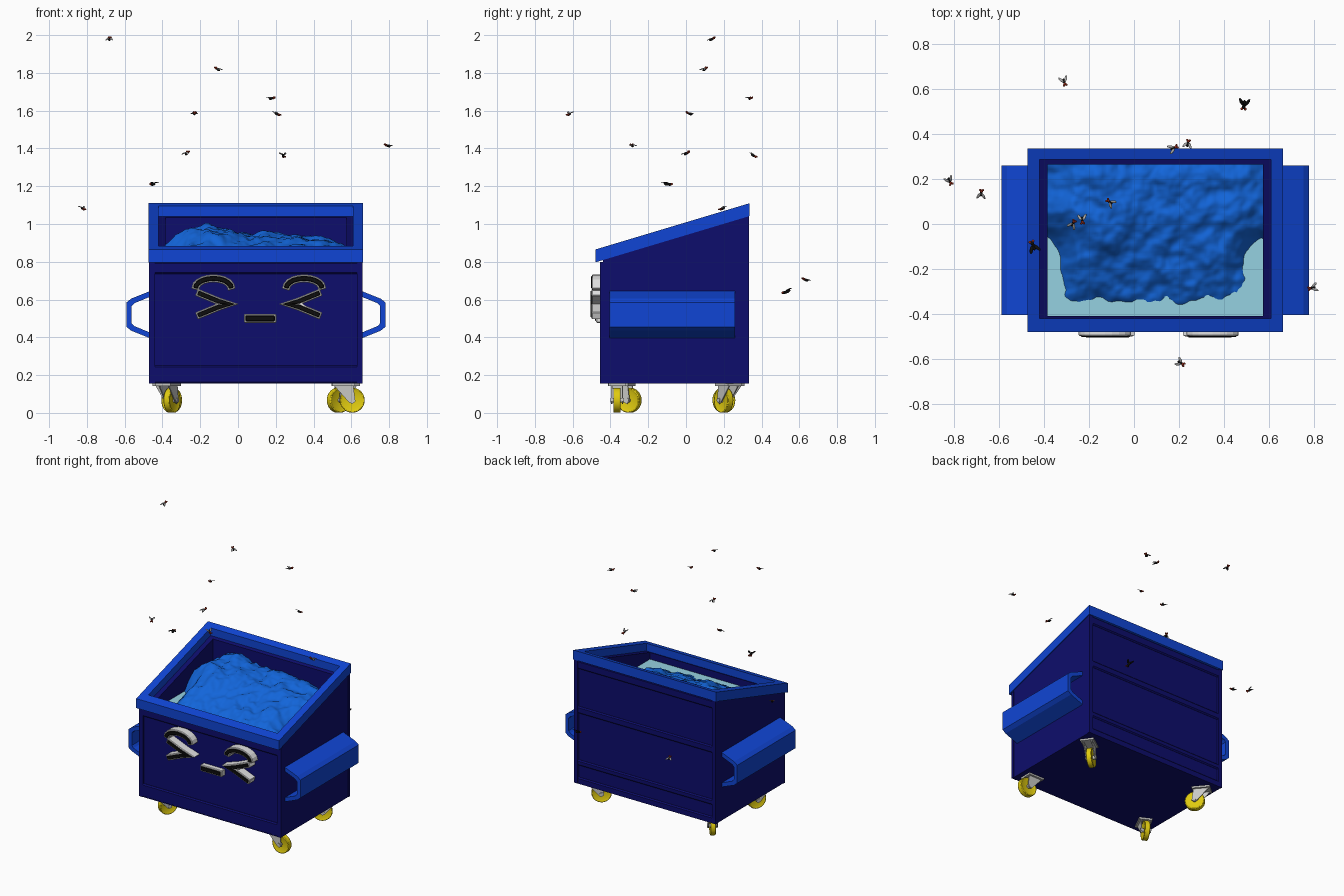
import bpy, bmesh, math, random
from mathutils import Matrix, Vector, noise

if "Cube" in bpy.data.objects:
    bpy.data.objects.remove(bpy.data.objects["Cube"])
random.seed(4)


def material(name, *rgb):
    m = bpy.data.materials.new(name)
    m.use_nodes = True
    m.diffuse_color = (*rgb, 1)
    m.node_tree.nodes["Principled BSDF"].inputs["Base Color"].default_value = (*rgb, 1)
    return m


NAVY = material("navy_metal", .004, .004, .15)
BLUE = material("bright_blue_metal", .005, .06, .66)
BAGS = material("rubbish_blue", .006, .13, .7)
CYAN = material("pale_cyan_liquid", .3, .64, .75)
WHITE = material("white_outline", .75, .75, .75)
BLACK = material("black_paint", .004, .004, .004)
YELLOW = material("yellow_wheel", .75, .6, .005)
GREY = material("grey_steel", .58, .58, .56)
RED = material("fly_red", .3, .025, .01)
WING = material("fly_wing_grey", .4, .4, .4)


def finish(name, bm, *mats):
    bmesh.ops.recalc_face_normals(bm, faces=bm.faces)
    me = bpy.data.meshes.new(name)
    bm.to_mesh(me)
    bm.free()
    for m in mats:
        me.materials.append(m)
    ob = bpy.data.objects.new(name, me)
    bpy.context.collection.objects.link(ob)
    return ob


def bevel(ob, width, segments=2):
    b = ob.modifiers.new("bevel", "BEVEL")
    b.width, b.segments = width, segments
    return ob


def box(name, x0, x1, y0, y1, z0, z1, mat):
    bm = bmesh.new()
    bmesh.ops.create_cube(bm, size=1)
    for v in bm.verts:
        v.co = [lo + (c + .5) * (hi - lo) for c, lo, hi in zip(v.co, (x0, y0, z0), (x1, y1, z1))]
    return finish(name, bm, mat)


def prism(name, outline, depth, mat):
    """Extrude a closed 3D outline along a vector."""
    bm = bmesh.new()
    face = bm.faces.new([bm.verts.new(p) for p in outline])
    out = bmesh.ops.extrude_face_region(bm, geom=[face])["geom"]
    bmesh.ops.translate(bm, vec=depth, verts=[g for g in out if isinstance(g, bmesh.types.BMVert)])
    return finish(name, bm, mat)


def ring(name, outer, inner, bottom, top, mat):
    """Rectangular frame whose bottom and top heights depend on y."""
    bm = bmesh.new()
    loops = []
    for (x0, x1, y0, y1), height in ((outer, bottom), (outer, top), (inner, top), (inner, bottom)):
        loops.append([bm.verts.new((x, y, height(y))) for x, y in
                      ((x0, y0), (x1, y0), (x1, y1), (x0, y1))])
    for a, b in zip(loops, loops[1:] + loops[:1]):
        for i in range(4):
            j = (i + 1) % 4
            bm.faces.new((a[i], a[j], b[j], b[i]))
    return finish(name, bm, mat)


# Bin shell with sloping top, floor and rim
MID = .095
slope = lambda y: .865 + .3 * (y + .48)
ring("bin_walls", (-.467, .657, -.44, .32), (-.385, .575, -.41, .265),
     lambda y: .155, lambda y: slope(y) - .055, NAVY)
ring("rim", (-.475, .663, -.48, .337), (-.42, .61, -.42, .288),
     lambda y: slope(y) - .068, slope, BLUE)
box("bin_floor", -.467, .657, -.453, .332, .155, .19, NAVY)

# Raised borders and ribs on the front and back panels
for side, y0, y1, top in (("front", -.455, -.435, .8), ("back", .315, .333, 1.04)):
    for x in (-.47, .63):
        box(side + "_post", x, x + .03, y0, y1, .155, top, NAVY)
    bands = ((.155, .25), (.735, top)) if side == "front" else ((.155, .2), (.285, .325), (.66, .71), (.98, top))
    for lo, hi in bands:
        bevel(box(side + "_rib", -.45, .64, y0, y1 - .001, lo, hi, NAVY), .008, 1)

# Fork pockets: open bent channels on both sides
for s, name in ((1, "left"), (-1, "right")):
    outer = [(.56, .645), (.66, .605), (.685, .585), (.685, .455), (.66, .435), (.56, .395)]
    inner = [(.56, .425), (.645, .46), (.658, .475), (.658, .565), (.645, .58), (.56, .615)]
    prism(name + "_fork_pocket", [(MID + s * x, -.405, z) for x, z in outer + inner], (0, .665, 0), BLUE)

# Liquid and lumpy rubbish heap
box("liquid", -.386, .576, -.411, .266, .74, .782, CYAN)
PEAKS = ((-.39, .87), (-.27, .96), (-.15, .985), (0, .95), (.2, .935), (.4, .92), (.58, .87))


def heap(x, y):
    for (xa, za), (xb, zb) in zip(PEAKS, PEAKS[1:]):
        if xa <= x <= xb:
            ridge = za + (zb - za) * (x - xa) / (xb - xa)
    t = max(0, min(1, (y + .37) / .42))
    z = .755 + (ridge - .755) * t ** .8
    for edge in (-.385, .575):
        z -= .12 * math.exp(-((x - edge) / .08) ** 2 - ((y + .17) / .11) ** 2)
    z += .035 * noise.noise((x * 7, y * 7, 1)) + .018 * noise.noise((x * 17, y * 17, 5))
    return z + .007 * noise.noise((x * 38, y * 38, 9))


bm = bmesh.new()
bmesh.ops.create_grid(bm, x_segments=90, y_segments=64, size=.5)
for v in bm.verts:
    x, y = MID + v.co.x * .96, -.0725 + v.co.y * .675
    v.co = (x, y, heap(x, y))
for f in bm.faces:
    f.smooth = True
finish("rubbish_heap", bm, BAGS)


# Face: black strokes on thicker white outlines
def stroke(name, pts, width, front):
    pts = [Vector(p) for p in pts]
    for part, grow, y, mat in (("_outline", .008, front, WHITE), ("_fill", 0, front - .005, BLACK)):
        left, right = [], []
        for i, p in enumerate(pts):
            a = (p - pts[i - 1]).normalized() if i else None
            b = (pts[i + 1] - p).normalized() if i < len(pts) - 1 else None
            d = ((a or b) + (b or a)).normalized()
            n = Vector((-d.y, d.x)) * (width / 2 + grow)
            n /= max(.4, d.dot(b or a))
            p = p + d * grow * ((a is None) * -1 + (b is None))
            left.append(p + n)
            right.append(p - n)
        ob = prism(name + part, [(q.x, y, q.y) for q in left + right[::-1]], (0, -.435 - y, 0), mat)
        bevel(ob, .004, 1)


for s, name in ((1, "left"), (-1, "right")):
    cx = .35 if s > 0 else -.13
    arc = [(cx + .095 * math.cos(a), .66 + .052 * math.sin(a))
           for a in (math.pi * k / 10 for k in range(11))]
    stroke(name + "_brow", arc, .026, -.498)
    stroke(name + "_eye", [(cx + s * .082, .636), (cx - .03 * s, .59), (cx - .085 * s, .576),
                           (cx - .03 * s, .562), (cx + s * .082, .516)], .024, -.5)
stroke("mouth", [(.04, .5), (.195, .5)], .03, -.476)

# Swivelled casters
for name, x, y, angle in (("front_right", -.37, -.34, 63), ("front_left", .56, -.365, 0),
                          ("back_left", .57, .225, 215), ("back_right", -.38, .235, -50)):
    place = Matrix.Translation((x, y, 0)) @ Matrix.Rotation(math.radians(angle), 4, "Z")
    parts = [box(name + "_caster_plate", -.06, .06, -.045, .045, .143, .156, GREY)]
    for v in (-.031, .025):
        parts.append(prism(name + "_caster_fork", [(-.055, v, .148), (.05, v, .148), (.062, v, .06),
                                                   (.045, v, .048), (.028, v, .055)], (0, .006, 0), GREY))
    for part, r, w, mat in (("_wheel", .066, .04, YELLOW), ("_axle", .013, .072, GREY)):
        bm = bmesh.new()
        bmesh.ops.create_cone(bm, cap_ends=True, segments=28, radius1=r, radius2=r, depth=w,
                              matrix=Matrix.Translation((.045, 0, .067)) @ Matrix.Rotation(math.pi / 2, 4, "X"))
        if mat is YELLOW:
            caps = [f for f in bm.faces if len(f.verts) > 4]
            bmesh.ops.inset_region(bm, faces=caps, thickness=.018, depth=-.008)
        parts.append(finish(name + part, bm, mat))
    bevel(parts[-2], .006)
    for ob in parts:
        ob.matrix_world = place


# Swarm of flies
def fly(name, pos, size, dark):
    bm = bmesh.new()

    def blob(loc, scale, mat, turn=0):
        m = Matrix.Translation(loc) @ Matrix.Rotation(turn, 4, "Z") @ Matrix.Diagonal((*scale, 1))
        old = set(bm.faces)
        bmesh.ops.create_icosphere(bm, subdivisions=2, radius=1, matrix=m)
        for f in set(bm.faces) - old:
            f.material_index, f.smooth = mat, True

    blob((-.006, 0, 0), (.014, .007, .007), 0)
    blob((.008, 0, .001), (.007, .007, .007), 0 if dark else 1)
    for s in (-1, 1):
        blob((.014, s * .006, .003), (.005, .005, .005), 1)
        blob((-.014, s * .011, .006), (.016, .006, .002), 0 if dark else 2, -s * .5)
    ob = finish(name, bm, BLACK, RED, WING)
    spin = Matrix.Rotation(random.uniform(0, 6.28), 4, "Z") @ Matrix.Rotation(random.uniform(-.6, .6), 4, "Y")
    ob.matrix_world = Matrix.Translation(pos) @ spin @ Matrix.Scale(size, 4)


SWARM = [(-.68, .14, 1.98), (-.11, .1, 1.82), (.18, .34, 1.665), (.21, -.62, 1.58), (-.23, .015, 1.585),
         (.79, -.285, 1.415), (-.27, .005, 1.375), (.24, .36, 1.36), (-.82, .19, 1.08),
         (-.31, .63, .705), (-.45, -.095, 1.21), (.49, .53, .64)]
for i, pos in enumerate(SWARM):
    dark = i > 9
    fly("fly_%d" % (i + 1), pos, 1.25 if dark else 1, dark)

# Crisp smooth shading on the wheels
bpy.ops.object.select_all(action="DESELECT")
for ob in bpy.data.objects:
    if ob.name.endswith(("_wheel", "_axle")):
        ob.select_set(True)
        bpy.context.view_layer.objects.active = ob
bpy.ops.object.shade_smooth_by_angle(angle=math.radians(35))
